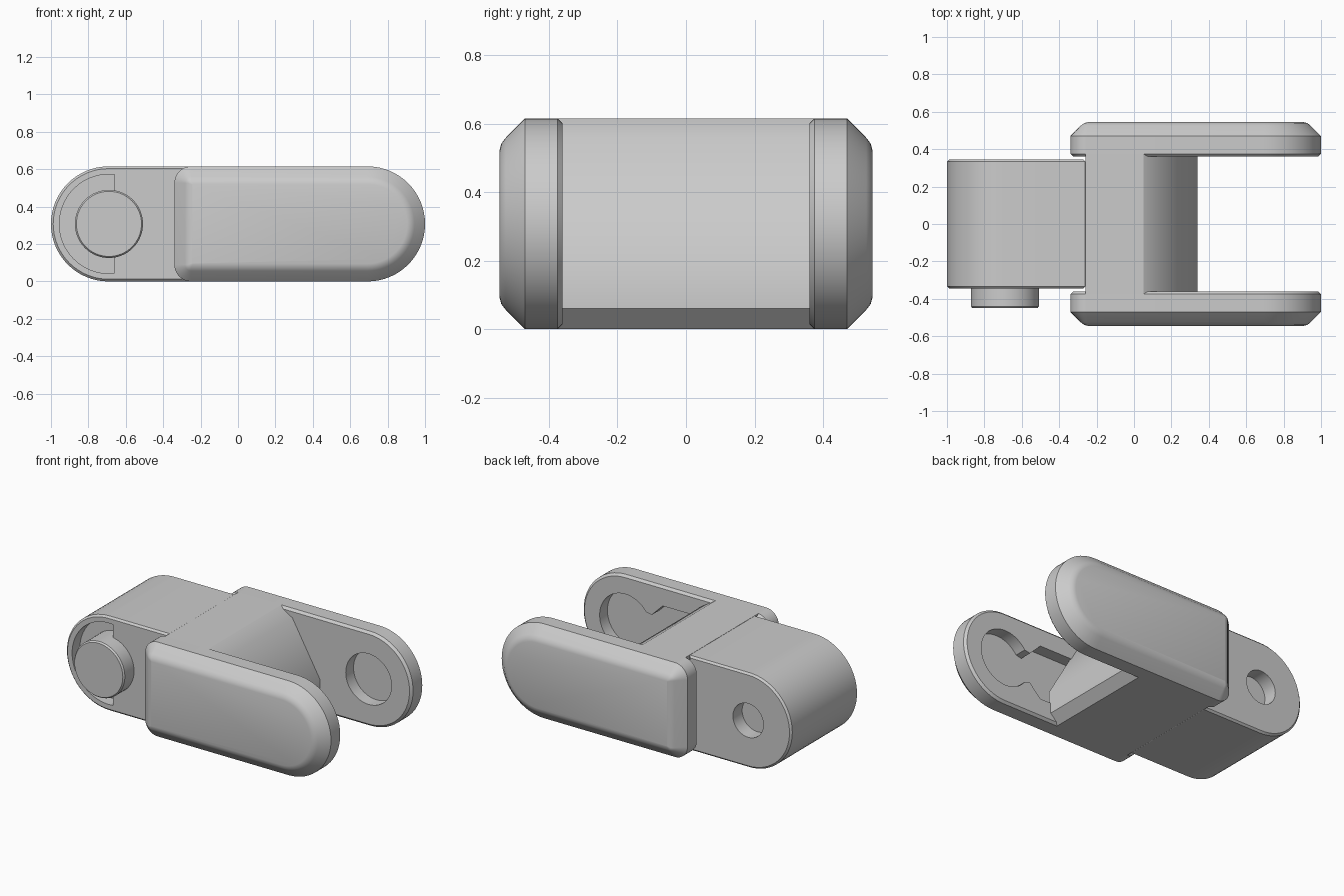
import bpy, bmesh
from math import cos, sin, pi, acos

cube = bpy.data.objects.get("Cube")
if cube:
    bpy.data.objects.remove(cube, do_unlink=True)

H = 0.615          # link height
MID = H / 2        # pivot height
PIVOT = 0.69       # pivot distance from the centre

metal = bpy.data.materials.new("plain grey")
metal.use_nodes = True
metal.diffuse_color = (0.6, 0.6, 0.6, 1)
metal.node_tree.nodes["Principled BSDF"].inputs["Base Color"].default_value = (0.6, 0.6, 0.6, 1)


def arc(cx, cz, r, a0, a1, n=16):
    return [(cx + r * cos(a0 + (a1 - a0) * i / n), cz + r * sin(a0 + (a1 - a0) * i / n))
            for i in range(n + 1)]


def circle(cx, r):
    return arc(cx, MID, r, 0, 2 * pi, 64)[:-1]


def outline(x0, x1, r_left, r_right, inset=0):
    """Side profile with rounded ends, shrunk evenly by inset."""
    x0, x1, z0, z1 = x0 + inset, x1 - inset, inset, H - inset
    rl, rr = max(r_left - inset, 0.003), max(r_right - inset, 0.003)
    return (arc(x1 - rr, z0 + rr, rr, -pi / 2, 0) + arc(x1 - rr, z1 - rr, rr, 0, pi / 2)
            + arc(x0 + rl, z1 - rl, rl, pi / 2, pi) + arc(x0 + rl, z0 + rl, rl, pi, 1.5 * pi))


def loft(name, sections):
    """Solid through matching x-z outlines placed at the given y positions."""
    bm = bmesh.new()
    rings = [[bm.verts.new((x, y, z)) for x, z in pts] for y, pts in sections]
    n = len(rings[0])
    for a, b in zip(rings, rings[1:]):
        for i in range(n):
            j = (i + 1) % n
            bm.faces.new((a[i], a[j], b[j], b[i]))
    bm.faces.new(rings[0])
    bm.faces.new(rings[-1])
    bmesh.ops.remove_doubles(bm, verts=bm.verts, dist=0.0002)
    bmesh.ops.recalc_face_normals(bm, faces=bm.faces)
    mesh = bpy.data.meshes.new(name)
    bm.to_mesh(mesh)
    bm.free()
    mesh.materials.append(metal)
    obj = bpy.data.objects.new(name, mesh)
    bpy.context.collection.objects.link(obj)
    return obj


def activate(obj):
    bpy.ops.object.select_all(action='DESELECT')
    obj.select_set(True)
    bpy.context.view_layer.objects.active = obj


def cut(obj, pts, y0, y1):
    cutter = loft("cutter", [(y0, pts), (y1, pts)])
    cutter.hide_render = True
    mod = obj.modifiers.new("pocket", 'BOOLEAN')
    mod.operation, mod.solver, mod.object = 'DIFFERENCE', 'EXACT', cutter
    activate(obj)
    bpy.ops.object.modifier_apply(modifier=mod.name)
    bpy.data.objects.remove(cutter, do_unlink=True)


# Rounded tongue with eased side edges
tongue = loft("tongue", [(y, outline(-1, -0.26, MID, 0.003, d)) for y, d in
                         ((-0.345, 0.012), (-0.333, 0), (0.333, 0), (0.345, 0.012))])

# C-shaped relief around the pin
R = 0.265
a = acos(0.03 / R)
relief = arc(-PIVOT, MID, R, a, 2 * pi - a, 48) + arc(-PIVOT, MID, 0.15, 2 * pi - 1.37, 1.37, 48)
cut(tongue, relief, -0.5, -0.265)

# Small socket in the back of the tongue
cut(tongue, circle(-PIVOT, 0.11), 0.25, 0.5)

# Pivot pin on the front
pin = loft("pivot_pin", [(-0.25, circle(-PIVOT, 0.182)), (-0.44, circle(-PIVOT, 0.182)),
                         (-0.45, circle(-PIVOT, 0.174))])

# Core between the arms, with a sloped stop face
core_side = [(-0.26, 0), (0.28, 0), (0.34, 0.06), (0.34, 0.21), (0.14, 0.56), (0.05, H), (-0.26, H)]
core = loft("core", [(-0.375, core_side), (0.375, core_side)])

# Fork arms with a wide outer chamfer
ARM = ((0.36, 0.015), (0.375, 0), (0.47, 0), (0.526, 0.056), (0.539, 0.073), (0.545, 0.095))
arms = {}
for name, side in (("front_arm", -1), ("back_arm", 1)):
    arms[name] = loft(name, [(side * y, outline(-0.34, 1, 0.09, MID, d)) for y, d in ARM])

# Round socket in the back arm
cut(arms["back_arm"], circle(PIVOT, 0.165), 0.3, 0.44)

# Keyhole socket with a flared lead-in in the front arm
keyhole = (arc(PIVOT, MID, 0.185, -0.8 * pi, 0.8 * pi, 48)
           + [(0.5, MID + 0.1), (0.42, MID + 0.18), (0.12, MID + 0.18),
              (0.12, MID - 0.18), (0.42, MID - 0.18), (0.5, MID - 0.1)])
cut(arms["front_arm"], keyhole, -0.44, -0.3)

for part in (tongue, pin, core, *arms.values()):
    activate(part)
    bpy.ops.object.shade_smooth_by_angle(angle=pi / 6)
